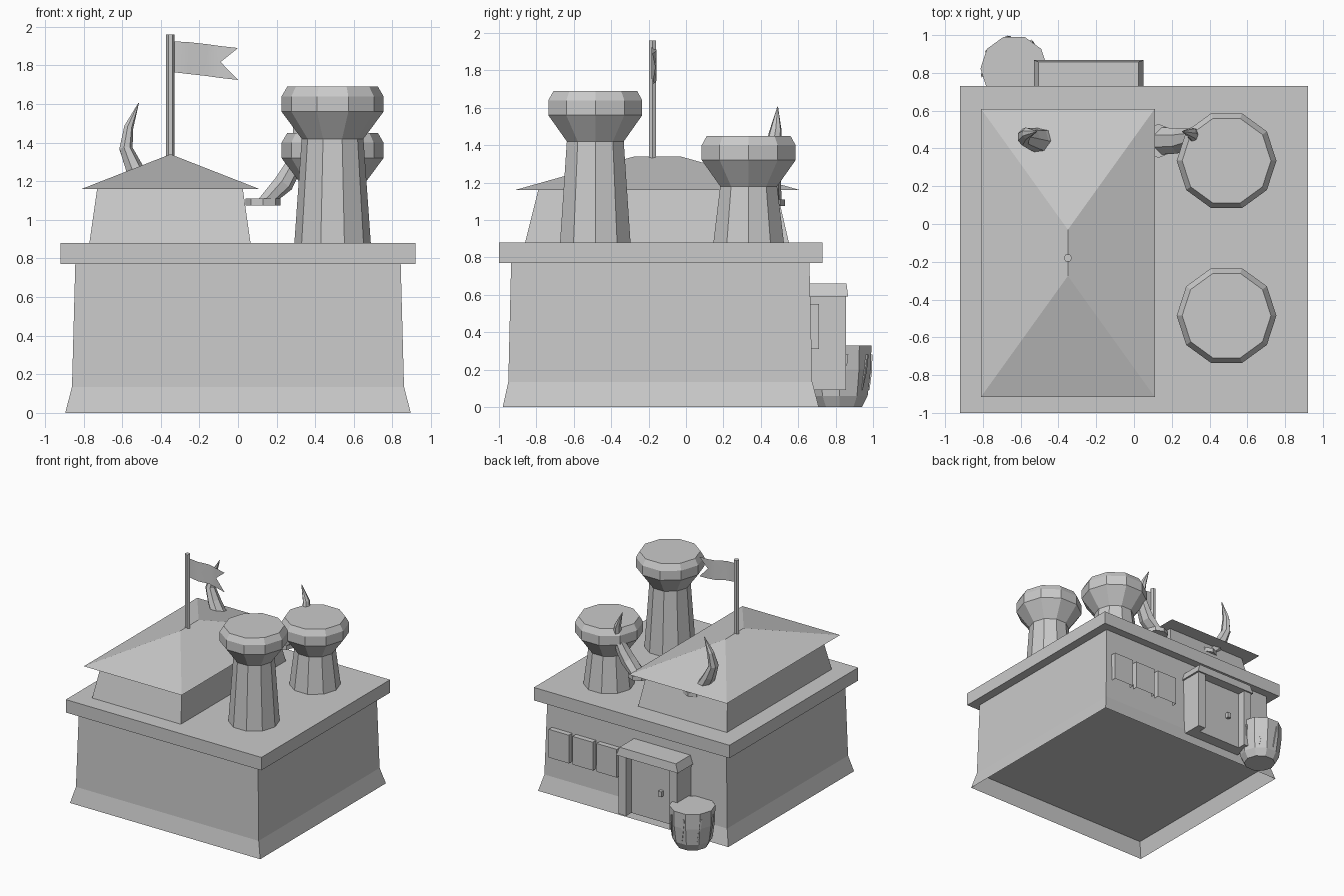
import bpy
import bmesh
from math import cos, sin, pi, tau
from mathutils import Vector

cube = bpy.data.objects.get("Cube")
if cube:
    bpy.data.objects.remove(cube, do_unlink=True)

GREY = (0.59, 0.59, 0.59, 1.0)
mat = bpy.data.materials.new("stone grey")
mat.use_nodes = True
mat.diffuse_color = GREY
bsdf = next(n for n in mat.node_tree.nodes if n.type == 'BSDF_PRINCIPLED')
bsdf.inputs["Base Color"].default_value = GREY


def finish(name, bm):
    bmesh.ops.recalc_face_normals(bm, faces=bm.faces)
    mesh = bpy.data.meshes.new(name)
    bm.to_mesh(mesh)
    bm.free()
    mesh.materials.append(mat)
    obj = bpy.data.objects.new(name, mesh)
    bpy.context.collection.objects.link(obj)
    return obj


def loft(name, rings, bottom=True, top=True):
    """Bridge equal-length rings of points and cap the chosen ends."""
    bm = bmesh.new()
    loops = [[bm.verts.new(p) for p in ring] for ring in rings]
    n = len(loops[0])
    for a, b in zip(loops, loops[1:]):
        for i in range(n):
            j = (i + 1) % n
            bm.faces.new((a[i], a[j], b[j], b[i]))
    if bottom:
        bm.faces.new(loops[0][::-1])
    if top:
        bm.faces.new(loops[-1])
    return finish(name, bm)


def rect(x0, x1, y0, y1, z):
    return [(x0, y0, z), (x1, y0, z), (x1, y1, z), (x0, y1, z)]


def box(name, x0, x1, y0, y1, z0, z1, bottom=True):
    return loft(name, [rect(x0, x1, y0, y1, z0), rect(x0, x1, y0, y1, z1)], bottom)


def circle(x, y, z, r, n):
    return [(x + r * cos(tau * i / n), y + r * sin(tau * i / n), z) for i in range(n)]


def turned(name, x, y, profile, n=10):
    return loft(name, [circle(x, y, z, r, n) for r, z in profile])


# Main building: hollow flared skirt below a raised floor, then the roof slab
wall_foot = rect(-0.86, 0.86, -0.95, 0.675, 0.135)
loft("flared_skirt", [rect(-0.895, 0.895, -0.98, 0.71, 0), wall_foot], bottom=False, top=False)
loft("main_walls", [wall_foot, rect(-0.843, 0.843, -0.935, 0.66, 0.77)])
box("roof_slab", -0.92, 0.92, -1, 0.73, 0.77, 0.88)

# Upper hut
loft("hut_walls", [rect(-0.77, 0.065, -0.86, 0.55, 0.88),
                   rect(-0.73, 0.025, -0.79, 0.485, 1.16)])

# Hipped roof
bm = bmesh.new()
eave = [bm.verts.new(p) for p in rect(-0.81, 0.11, -0.915, 0.61, 1.16)]
front_tip = bm.verts.new((-0.35, -0.275, 1.34))
back_tip = bm.verts.new((-0.35, -0.03, 1.34))
for face in ((eave[0], eave[1], front_tip), (eave[1], eave[2], back_tip, front_tip),
             (eave[2], eave[3], back_tip), (eave[3], eave[0], front_tip, back_tip),
             eave[::-1]):
    bm.faces.new(face)
finish("hut_roof", bm)

# Towers: the same head on shafts of different height
for name, y, neck in (("front_tower", -0.485, 1.42), ("back_tower", 0.335, 1.18)):
    turned(name, 0.49, y, [(0.198, 0.88), (0.16, neck), (0.264, neck + 0.14),
                           (0.264, neck + 0.22), (0.235, neck + 0.27)])

# Flag pole and waving swallow-tailed flag, a single sheet of cloth
turned("flag_pole", -0.35, -0.18, [(0.022, 1.32), (0.022, 1.96)], 6)
bm = bmesh.new()
columns = []
for x, y, low, high in ((-0.335, -0.18, 1.765, 1.925), (-0.25, -0.185, 1.755, 1.92),
                        (-0.16, -0.158, 1.745, 1.91), (-0.09, -0.165, 1.735, 1.9)):
    mid = (low + high) / 2
    columns.append([bm.verts.new((x, y, z)) for z in (low, mid, high)])
for a, b in zip(columns, columns[1:]):
    for i in range(2):
        bm.faces.new((a[i], b[i], b[i + 1], a[i + 1]))
low_tip = bm.verts.new((0, -0.18, 1.725))
high_tip = bm.verts.new((0, -0.18, 1.89))
end = columns[-1]
bm.faces.new((end[0], low_tip, end[1]))
bm.faces.new((end[1], high_tip, end[2]))
flag = finish("flag", bm)
for poly in flag.data.polygons:
    poly.use_smooth = True

# Pair of curved horns, each rising from a flat collar
HORN = [(0.16, 0.44, 1.11, 0.064), (0.235, 0.44, 1.19, 0.06), (0.28, 0.45, 1.27, 0.052),
        (0.322, 0.46, 1.37, 0.04), (0.307, 0.48, 1.48, 0.028), (0.255, 0.49, 1.605, 0.002)]
MIRROR_X = -0.13
for side, name in ((1, "left"), (-1, "right")):
    def place(x):
        return x if side == 1 else 2 * MIRROR_X - x
    turned(name + "_horn_collar", place(0.13), 0.44, [(0.09, 1.075), (0.09, 1.11)], 8)
    pts = [Vector((place(x), y, z)) for x, y, z, r in HORN]
    rings = []
    for i, p in enumerate(pts):
        t = (pts[min(i + 1, len(pts) - 1)] - pts[max(i - 1, 0)]).normalized()
        if i == 0:
            t = Vector((0, 0, 1))
        u = Vector((0, 1, 0)).cross(t).normalized()
        v = t.cross(u)
        r = HORN[i][3]
        rings.append([p + u * r * 0.9 * cos(tau * k / 7) + v * r * 1.15 * sin(tau * k / 7)
                      for k in range(7)])
    loft(name + "_horn", rings)

# Back doorway: posts, tapered lintel, recessed door and handle
box("left_door_post", -0.035, 0.035, 0.64, 0.855, 0.09, 0.6)
box("right_door_post", -0.515, -0.445, 0.64, 0.855, 0.09, 0.6)
loft("door_lintel", [rect(-0.53, 0.05, 0.64, 0.867, 0.59),
                     rect(-0.505, 0.025, 0.64, 0.858, 0.66)])
box("door", -0.45, -0.03, 0.64, 0.785, 0.09, 0.6)
box("door_handle", -0.338, -0.308, 0.78, 0.815, 0.315, 0.36)

# Three raised window shutters beside the door, open underneath
for i in range(3):
    x = 0.25 + 0.225 * i
    box(f"back_window_{i + 1}", x - 0.095, x + 0.095, 0.64, 0.71, 0.31, 0.55, bottom=False)

# Barrel with thin slanted slivers on its staves
BX, BY = -0.635, 0.822
turned("barrel", BX, BY, [(0.125, 0), (0.157, 0.06), (0.175, 0.2), (0.178, 0.33)])
for i in range(5):
    a = pi * (0.05 + 0.25 * i)
    out = Vector((cos(a), sin(a), 0))
    along = Vector((-sin(a), cos(a), 0))
    rings = []
    for r, z, w, slant in ((0.155, 0.09, 0.002, -0.012), (0.169, 0.19, 0.008, 0),
                           (0.174, 0.28, 0.006, 0.012)):
        c = Vector((BX, BY, z)) + out * r + along * slant
        rings.append([c - along * w - out * 0.02, c + along * w - out * 0.02,
                      c + along * w + out * 0.004, c - along * w + out * 0.004])
    loft(f"barrel_sliver_{i + 1}", rings)
